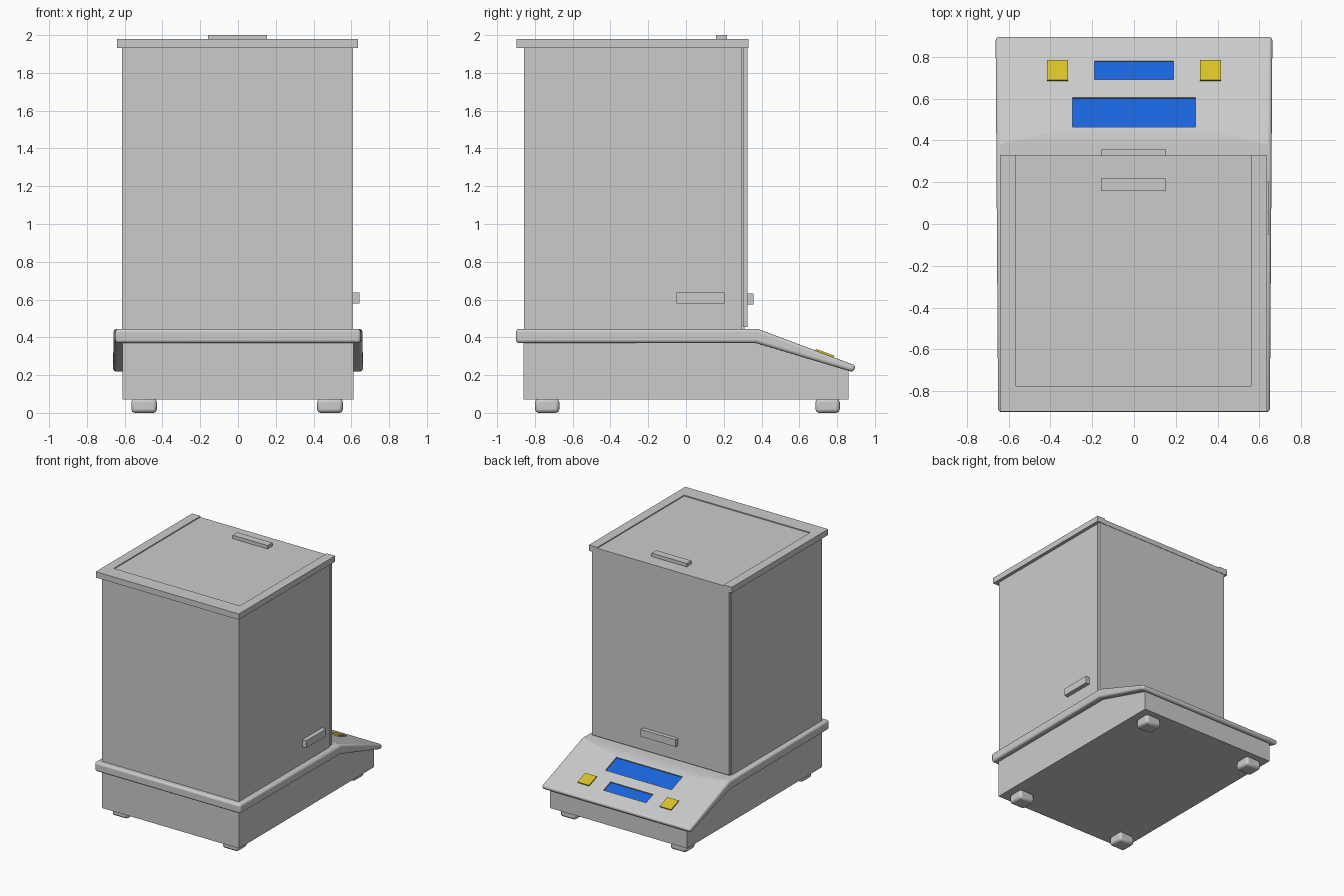
import bpy, bmesh, math
from mathutils import Matrix, Vector

if "Cube" in bpy.data.objects:
    bpy.data.objects.remove(bpy.data.objects["Cube"])


def make(name, bm, color=None):
    bmesh.ops.recalc_face_normals(bm, faces=bm.faces)
    me = bpy.data.meshes.new(name)
    bm.to_mesh(me)
    bm.free()
    ob = bpy.data.objects.new(name, me)
    bpy.context.collection.objects.link(ob)
    if color:
        mat = bpy.data.materials.new(name + "_paint")
        mat.diffuse_color = color
        mat.use_nodes = True
        mat.node_tree.nodes["Principled BSDF"].inputs["Base Color"].default_value = mat.diffuse_color
        me.materials.append(mat)
    return ob


def box(name, x, y, z, color=None, matrix=None):
    bm = bmesh.new()
    bmesh.ops.create_cube(bm, size=1)
    for v in bm.verts:
        v.co = Vector([(r[0] + r[1]) / 2 + c * (r[1] - r[0])
                       for c, r in zip(v.co, (x, y, z))])
    if matrix:
        bm.transform(matrix)
    return make(name, bm, color)


def extrude_x(name, profile, half):
    """Side (y, z) profile extruded across x; half(y) gives the half width."""
    bm = bmesh.new()
    f = bm.faces.new([bm.verts.new((-half(y), y, z)) for y, z in profile])
    new = bmesh.ops.extrude_face_region(bm, geom=[f])["geom"]
    for v in new:
        if isinstance(v, bmesh.types.BMVert):
            v.co.x = -v.co.x
    return make(name, bm)


def bevel(ob, width, segments, angle=40):
    m = ob.modifiers.new("round", 'BEVEL')
    m.width, m.segments = width, segments
    m.limit_method, m.angle_limit = 'ANGLE', math.radians(angle)
    bpy.context.view_layer.objects.active = ob
    bpy.ops.object.select_all(action='DESELECT')
    ob.select_set(True)
    bpy.ops.object.shade_smooth_by_angle(angle=math.radians(30))


# Lower body
extrude_x("base_body", [(-.86, .07), (.86, .07), (.86, .235), (.375, .385), (-.86, .385)],
          lambda y: .612)

# Rounded cover plate with sloping control panel, slightly wider at the panel end
plate = extrude_x("cover_plate", [(-.9, .37), (.37, .37), (.885, .215), (.9, .25),
                                  (.38, .445), (-.9, .445)],
                  lambda y: .65 + .012 * (y + .9) / 1.8)
bevel(plate, .017, 4)

# Feet
for side, x in (("left", -.497), ("right", .487)):
    for end, y in (("back", -.735), ("front", .75)):
        foot = box(f"foot_{side}_{end}", (x - .068, x + .068), (y - .064, y + .064), (0, .075))
        bevel(foot, .018, 2)

# Panel frame of reference: origin at the top of the slope, y running down the slope
angle = math.atan2(.195, .52)
slope = Matrix.Translation((0, .38, .445)) @ Matrix.Rotation(-angle, 4, 'X')


def down(y):
    return (y - .38) / math.cos(angle)


# Recessed displays
blue, yellow = (.01, .13, .72, 1), (.7, .54, .02, 1)
for name, hx, y0, y1 in (("main_display", .295, .465, .605), ("small_display", .19, .69, .78)):
    ys = (down(y0), down(y1))
    cutter = box(name + "_cutter", (-hx, hx), ys, (-.012, .03), None, slope)
    cutter.hide_render = cutter.hide_viewport = True
    cut = plate.modifiers.new(name, 'BOOLEAN')
    cut.object, cut.operation, cut.solver = cutter, 'DIFFERENCE', 'EXACT'
    box(name, (-hx, hx), ys, (-.018, -.010), blue, slope)

# Raised buttons
for side, s in (("left", -1), ("right", 1)):
    box("button_" + side, sorted((s * .315, s * .417)), (down(.685), down(.782)),
        (-.01, .009), yellow, slope)

# Weighing chamber and sliding front door
box("chamber", (-.613, .609), (-.857, .296), (.44, 1.94))
box("front_door", (-.613, .609), (.301, .325), (.455, 1.935))
box("door_core", (-.6, .596), (.29, .31), (.44, 1.94))

# Lid: U-shaped frame around a slightly sunken sliding panel
bm = bmesh.new()
outline = [(-.64, .33), (-.64, -.897), (.635, -.897), (.635, .33),
           (.56, .33), (.56, -.775), (-.565, -.775), (-.565, .33)]
face = bm.faces.new([bm.verts.new((x, y, 1.933)) for x, y in outline])
top = bmesh.ops.extrude_face_region(bm, geom=[face])["geom"]
bmesh.ops.translate(bm, vec=(0, 0, .047),
                    verts=[v for v in top if isinstance(v, bmesh.types.BMVert)])
make("lid_frame", bm)
box("lid_panel", (-.565, .56), (-.775, .328), (1.933, 1.972))

# Handles
box("lid_handle", (-.158, .154), (.158, .217), (1.97, 2.0))
box("door_handle", (-.158, .154), (.32, .357), (.575, .633))
box("side_handle", (.6, .644), (-.05, .203), (.578, .637))
